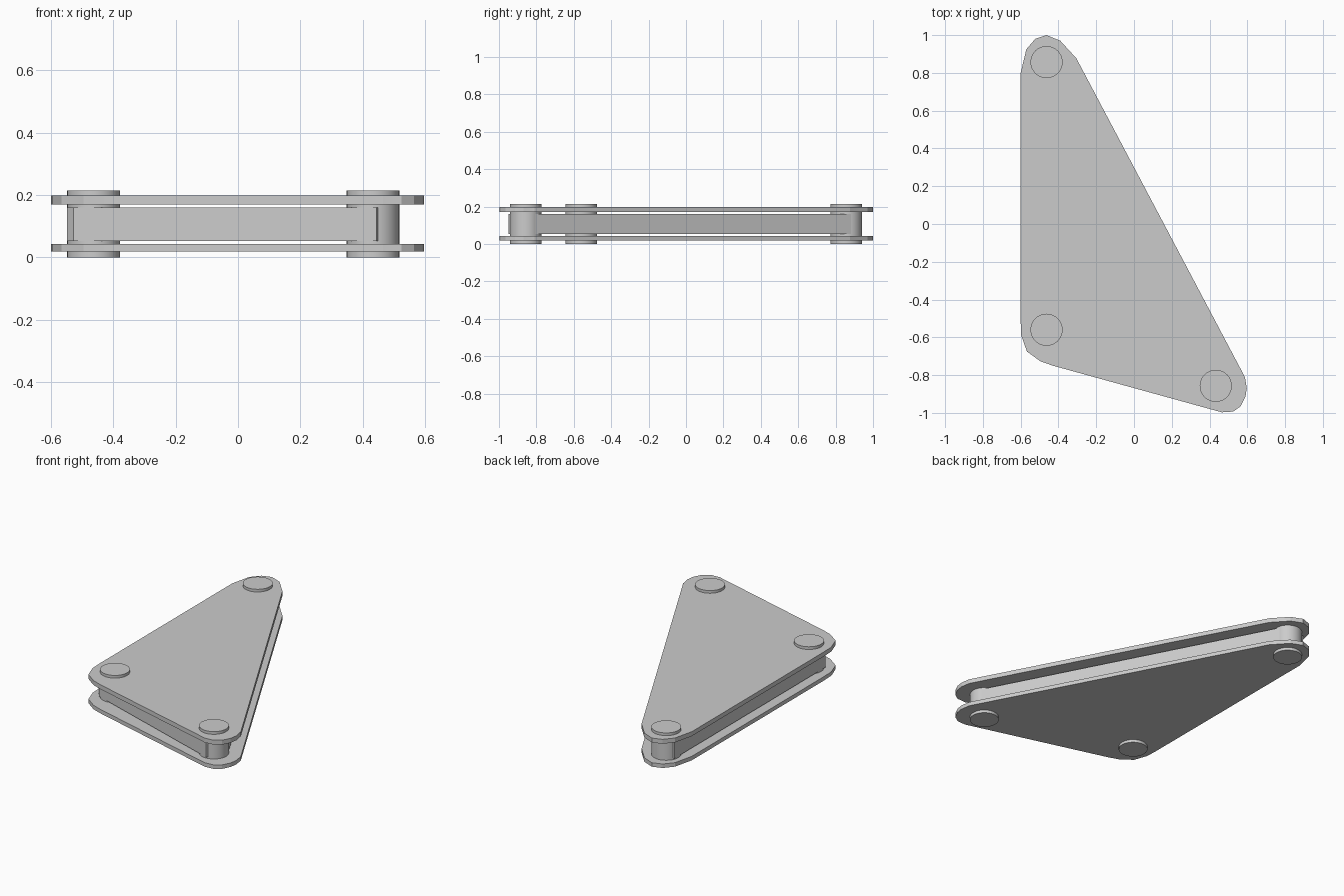
import bpy, bmesh
from mathutils import Vector

if "Cube" in bpy.data.objects:
    bpy.data.objects.remove(bpy.data.objects["Cube"])

PINS = [Vector((-0.463, 0.857)), Vector((-0.463, -0.56)), Vector((0.433, -0.857))]
PIN_R = 0.085


def prism(name, outline, z0, z1):
    """Extrude a closed flat outline between two heights."""
    bm = bmesh.new()
    face = bm.faces.new([bm.verts.new((x, y, z0)) for x, y in outline])
    ext = bmesh.ops.extrude_face_region(bm, geom=[face])
    top = [v for v in ext["geom"] if isinstance(v, bmesh.types.BMVert)]
    bmesh.ops.translate(bm, verts=top, vec=(0, 0, z1 - z0))
    bmesh.ops.recalc_face_normals(bm, faces=bm.faces)
    mesh = bpy.data.meshes.new(name)
    bm.to_mesh(mesh)
    bm.free()
    obj = bpy.data.objects.new(name, mesh)
    bpy.context.collection.objects.link(obj)
    return obj


# Two triangular side plates with faceted round corners
plate = [(-.60, .80), (-.57, .925), (-.523, .98), (-.463, 1.0), (-.39, .97), (-.305, .877),
         (.587, -.81), (.597, -.87), (.59, -.915), (.565, -.965), (.525, -.993), (.465, -.997),
         (-.43, -.75), (-.495, -.727), (-.567, -.675), (-.597, -.59), (-.60, -.52)]
prism("lower_plate", plate, 0.018, 0.043)
prism("upper_plate", plate, 0.17, 0.198)

# Core block whose walls run flush with the pins
core = []
for i, (offset, start, end) in enumerate([(.085, .04, .04), (.085, .04, .04), (.083, 0, .016)]):
    a, b = PINS[i], PINS[(i + 1) % 3]
    d = (b - a).normalized()
    n = Vector((d.y, -d.x)) * offset
    core += [a + n - d * start, b + n + d * end]
prism("core_block", core, 0.053, 0.16)

# Round pins through all three corners
for i, p in enumerate(PINS):
    bpy.ops.mesh.primitive_cylinder_add(vertices=32, radius=PIN_R, depth=0.215,
                                        location=(p.x, p.y, 0.1075))
    bpy.context.object.name = f"corner_pin_{i + 1}"
    bpy.ops.object.shade_smooth_by_angle()
